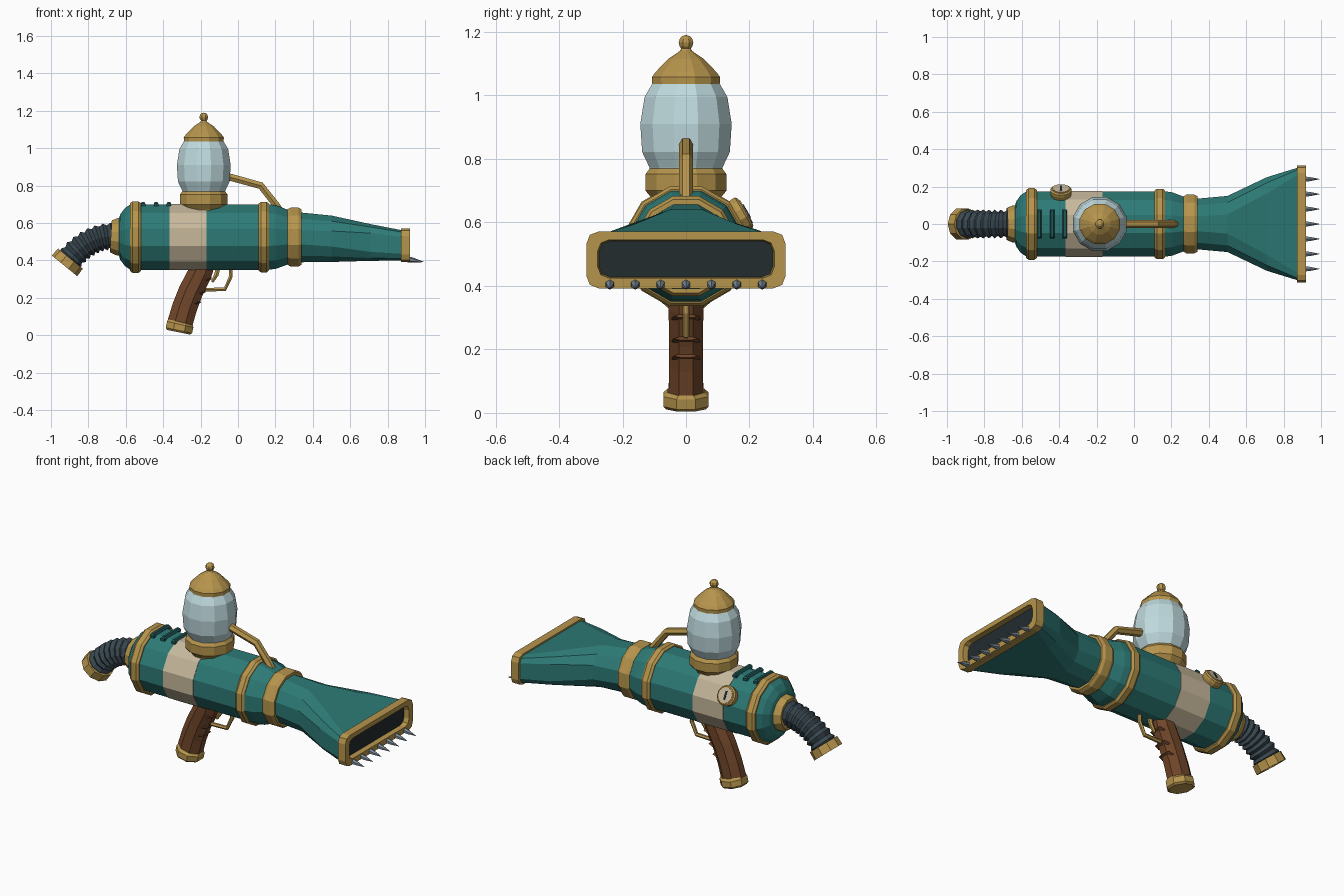
import bpy, bmesh, math
from mathutils import Vector

if "Cube" in bpy.data.objects:
    bpy.data.objects.remove(bpy.data.objects["Cube"])


def material(name, r, g, b):
    m = bpy.data.materials.new(name)
    m.diffuse_color = (r, g, b, 1)
    m.use_nodes = True
    m.node_tree.nodes["Principled BSDF"].inputs["Base Color"].default_value = m.diffuse_color
    return m


TEAL = material("teal paint", .026, .195, .18)
DARK_TEAL = material("dark teal", .014, .10, .10)
BRASS = material("brass", .47, .30, .073)
GLASS = material("pale glass", .52, .70, .73)
BEIGE = material("beige enamel", .57, .48, .335)
WOOD = material("brown wood", .165, .062, .023)
RUBBER = material("dark rubber", .040, .062, .078)
BLACK = material("dark interior", .016, .025, .028)
STEEL = material("steel", .20, .25, .30)


def loft(name, rings, mat, caps=True):
    """Skin a list of equal-length point rings, flat shaded."""
    bm = bmesh.new()
    loops = [[bm.verts.new(p) for p in ring] for ring in rings]
    n = len(loops[0])
    for a, b in zip(loops, loops[1:]):
        for i in range(n):
            j = (i + 1) % n
            bm.faces.new((a[i], a[j], b[j], b[i]))
    if caps:
        bm.faces.new(loops[0][::-1])
        bm.faces.new(loops[-1])
    bmesh.ops.recalc_face_normals(bm, faces=bm.faces)
    me = bpy.data.meshes.new(name)
    bm.to_mesh(me)
    bm.free()
    me.materials.append(mat)
    ob = bpy.data.objects.new(name, me)
    bpy.context.collection.objects.link(ob)
    return ob


def lathe(name, prof, mat, origin=(0, 0, 0), axis=(1, 0, 0), n=12):
    """Revolve (distance, radius) pairs about an axis, flats facing sideways."""
    ax = Vector(axis).normalized()
    side = Vector((0, 1, 0)) if abs(ax.y) < .5 else Vector((1, 0, 0))
    up = ax.cross(side)
    angs = [2 * math.pi * (k + .5) / n for k in range(n)]
    o = Vector(origin)
    return loft(name, [[o + ax * d + (side * math.cos(a) + up * math.sin(a)) * r
                        for a in angs] for d, r in prof], mat)


def sweep(name, path, sizes, mat, n=8):
    """Sweep an n-gon along an (x, z) path; sizes = (in-plane, sideways) per point."""
    pts = [Vector((x, 0, z)) for x, z in path]
    rings = []
    for i, p in enumerate(pts):
        t = (pts[min(i + 1, len(pts) - 1)] - pts[max(i - 1, 0)]).normalized()
        nrm = Vector((-t.z, 0, t.x))
        s, k = sizes[i], 1 / math.cos(math.pi / n)
        rings.append([p + nrm * (s[0] * k * math.cos(a)) + Vector((0, s[1] * k * math.sin(a), 0))
                      for a in [2 * math.pi * (j + .5) / n for j in range(n)]])
    return loft(name, rings, mat)


def section(x, hw, top, bot, t, c=.035):
    """12-point section blending from an ellipse (t=0) to a chamfered slot (t=1)."""
    zc, hh = (top + bot) / 2, (top - bot) / 2
    ring = []
    for k in range(12):
        a = math.radians(15 + 30 * k)
        ca, sa = math.cos(a), math.sin(a)
        big = 1 / math.cos(math.radians(15))
        e = Vector((hw * ca * big, hh * sa * big))
        q = [(hw, hh - c), (hw - .28 * c, hh - .28 * c), (hw - c, hh)]
        m = 0 if abs(sa) < .4 else (2 if abs(ca) < .4 else 1)
        b = Vector((math.copysign(q[m][0], ca), math.copysign(q[m][1], sa)))
        v = e.lerp(b, t)
        ring.append((x, v.x, zc + v.y))
    return ring


# main barrel with rounded rear and tapered front
AXIS = (0, 0, .525)
lathe("main_body", [(-.64, .09), (-.63, .125), (-.605, .16), (-.575, .181), (.165, .181),
                    (.205, .175), (.28, .146)], TEAL, AXIS)
lathe("beige_band", [(-.366, .17), (-.366, .1835), (-.168, .1835), (-.168, .17)], BEIGE, AXIS)

# brass hoops
for name, x, w, r in (("rear_hoop", -.548, .029, .198), ("front_hoop", .138, .028, .195),
                      ("nozzle_hoop", .302, .038, .163)):
    lathe(name, [(x - w, r - .035), (x - w, r - .010), (x - w * .55, r), (x + w * .55, r),
                 (x + w, r - .010), (x + w, r - .035)], BRASS, AXIS)

# flared nozzle, brass lip and dark throat
loft("nozzle", [section(.30, .132, .66, .39, 0), section(.50, .150, .64, .392, .15),
                section(.71, .250, .594, .398, .65), section(.885, .304, .56, .40, 1)], TEAL, False)
loft("nozzle_lip", [section(.872, .300, .555, .405, 1), section(.872, .314, .572, .392, 1, .04),
                    section(.92, .314, .572, .392, 1, .04), section(.92, .278, .545, .425, 1),
                    section(.885, .274, .541, .429, 1)], BRASS, False)
loft("nozzle_throat", [section(.89, .279, .546, .424, 1), section(.71, .225, .57, .42, .65),
                       section(.52, .13, .61, .42, .2)], BLACK).data.flip_normals()

# row of steel teeth under the lip
for i in range(-3, 4):
    lathe(f"tooth_{i + 4}", [(-.03, .009), (.0, .016), (.03, .013), (.083, .001)], STEEL,
          (.91, i * .08, .406), (1, 0, -.17), 6)

# rear collar, ribbed hose and end ferrule
lathe("hose_collar", [(0, .075), (0, .103), (.025, .103), (.058, .088), (.058, .06)], BRASS,
      (-.622, 0, .526), (-1, 0, .06))
P0, P1, P2 = Vector((-.66, .53)), Vector((-.80, .53)), Vector((-.905, .40))
path, sizes = [], []
for i in range(17):
    t = i / 16
    path.append(P0 * (1 - t) ** 2 + P1 * 2 * t * (1 - t) + P2 * t * t)
    sizes.append((.073, .073) if i % 2 else (.060, .060))
sweep("ribbed_hose", path, sizes, RUBBER, 10)
END, OUT = Vector((-.896, 0, .41)), Vector((-.63, 0, -.777))
lathe("hose_ferrule", [(0, .06), (0, .085), (.05, .088), (.05, .062), (.03, .060)],
      BRASS, END, OUT, 10)
lathe("hose_opening", [(.031, .061), (.034, .061)], BLACK, END, OUT, 10)

# tank on top: saddle, glass jar, lid and finial
TANK, UP = (-.183, 0, 0), (0, 0, 1)
lathe("tank_base", [(.62, .10), (.672, .108), (.70, .132), (.752, .132), (.77, .118)],
      BRASS, TANK, UP)
lathe("glass_jar", [(.76, .114), (.775, .120), (.822, .143), (.91, .149), (.995, .135),
                    (1.045, .105)], GLASS, TANK, UP)
lathe("tank_lid", [(1.034, .09), (1.036, .110), (1.058, .111), (1.075, .098), (1.115, .058),
                   (1.14, .020), (1.155, .012)], BRASS, TANK, UP)
lathe("lid_finial", [(1.166 - .024 * math.cos(math.pi * k / 6), .001 + .024 * math.sin(math.pi * k / 6))
                     for k in range(7)], BRASS, TANK, UP, 8)

# feed pipe from jar to barrel
sweep("feed_pipe", [(-.06, .85), (-.03, .842), (.122, .80), (.205, .695), (.225, .665)],
      [(.019, .019)] * 5, BRASS, 6)

# cooling slats on the rear top
for i, x in enumerate((-.507, -.438, -.369)):
    sweep(f"slat_{i + 1}", [(x, .69), (x, .704), (x, .713)],
          [(.012, .077), (.012, .077), (.007, .070)], DARK_TEAL, 4)
    ob = bpy.context.collection.objects[f"slat_{i + 1}"]
    # square up the section so the slat is a straight bar
    for v in ob.data.vertices:
        v.co.x = x + (v.co.x - x)

# pressure gauge on the back shoulder
GAUGE = Vector((0, math.cos(math.pi / 6), .5))
g0 = Vector((-.39, 0, .525)) + GAUGE * .165
lathe("gauge_case", [(0, .05), (.03, .058), (.045, .058), (.052, .050)], BRASS, g0, GAUGE, 12)
lathe("gauge_dial", [(.050, .043), (.055, .043)], BEIGE, g0, GAUGE, 12)
up = Vector((0, -.5, GAUGE.y))
base = g0 + GAUGE * .053
loft("gauge_needle", [[base + GAUGE * h + Vector((sx * .005, 0, 0)) + up * (sy * .024)
                       for sx, sy in ((-1, -1), (1, -1), (1, 1), (-1, 1))] for h in (0, .005)], BLACK)

# wooden pistol grip, finger ridges and brass butt
sweep("grip", [(-.185, .40), (-.202, .335), (-.252, .235), (-.285, .15), (-.313, .055)],
      [(.066, .055), (.064, .055), (.066, .053), (.067, .053), (.068, .055)], WOOD)
for i, (x, z) in enumerate(((-.150, .305), (-.182, .235), (-.208, .180))):
    sweep(f"finger_ridge_{i + 1}", [(x - .022, z - .010), (x + .008, z)],
          [(.009, .040), (.005, .034)], WOOD, 6)
sweep("grip_butt", [(-.306, .070), (-.309, .058), (-.316, .026), (-.318, .016)],
      [(.066, .058), (.072, .071), (.072, .071), (.062, .062)], BRASS)

# trigger and its guard
sweep("trigger", [(-.105, .37), (-.115, .325), (-.138, .285)],
      [(.013, .010), (.012, .010), (.007, .008)], BRASS, 6)
sweep("trigger_guard", [(-.04, .37), (-.038, .315), (-.070, .246), (-.195, .243)],
      [(.010, .010)] * 4, BRASS, 6)
